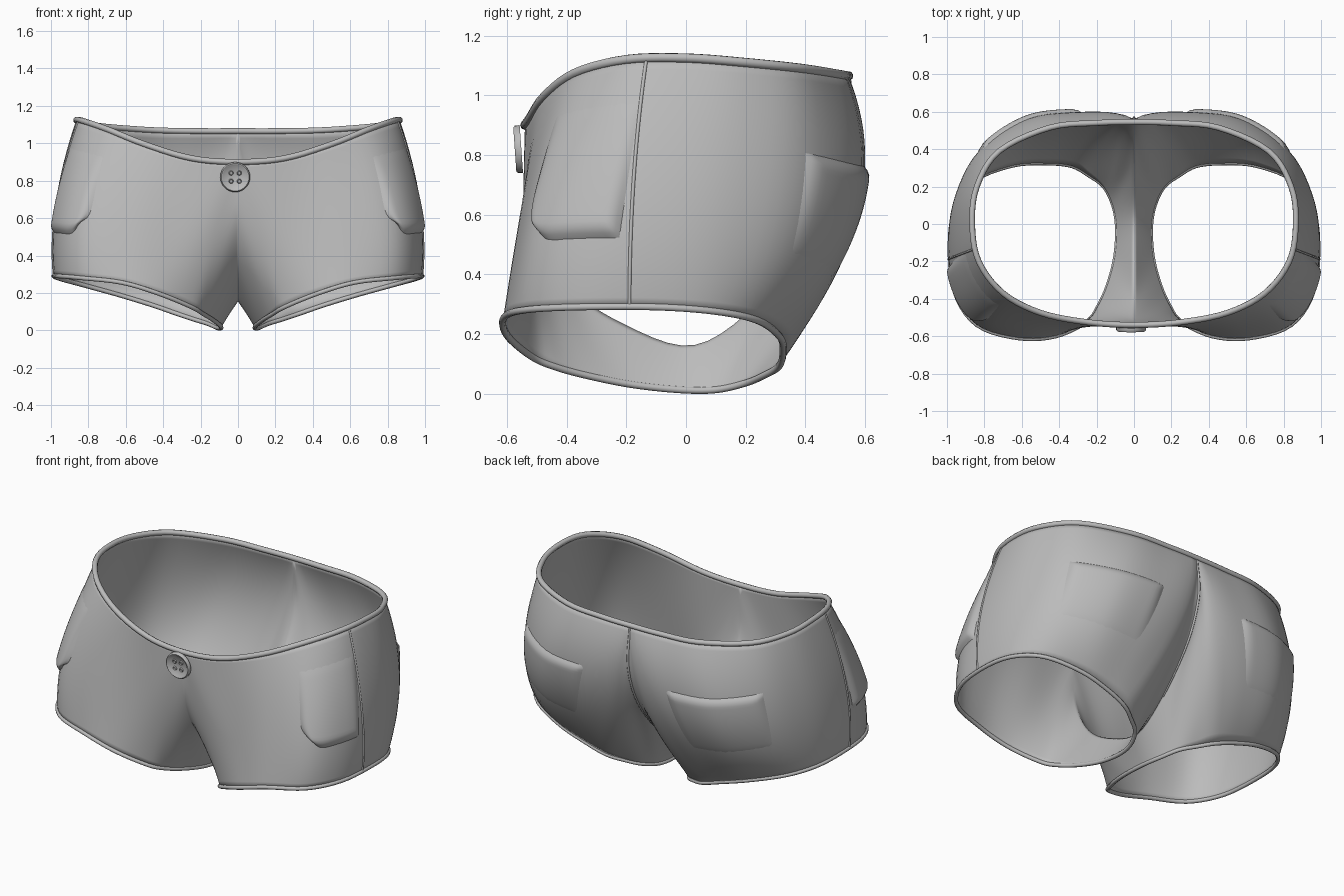
import bpy, bmesh, math
from mathutils import Vector, Matrix

cube = bpy.data.objects.get("Cube")
if cube:
    bpy.data.objects.remove(cube)

grey = bpy.data.materials.new("grey_fabric")
grey.use_nodes = True
grey.diffuse_color = (0.5, 0.5, 0.5, 1)
grey.node_tree.nodes["Principled BSDF"].inputs["Base Color"].default_value = grey.diffuse_color

# Rings around one leg: half waist plus centre seam, hip level, leg hem
WAIST = [(0, -.54, .9), (.25, -.525, .92), (.5, -.475, .995), (.7, -.37, 1.075), (.83, -.2, 1.12),
         (.865, 0, 1.125), (.84, .2, 1.11), (.72, .39, 1.09), (.45, .515, 1.07), (.2, .54, 1.065),
         (0, .545, 1.065), (0, .565, .82), (0, .47, .56), (0, .25, .3), (0, .03, .155),
         (0, -.2, .22), (0, -.4, .36), (0, -.52, .6)]
HIP = [(.16, -.54, .52), (.34, -.55, .58), (.58, -.55, .62), (.825, -.485, .66), (.945, -.3, .68),
       (.975, -.05, .68), (.94, .18, .67), (.83, .39, .64), (.6, .545, .61), (.33, .58, .61),
       (.14, .56, .6), (.11, .46, .43), (.08, .32, .28), (.06, .18, .15), (.05, 0, .08),
       (.055, -.2, .12), (.07, -.36, .21), (.09, -.48, .36)]
HEM = [(.25, -.52, .125), (.42, -.6, .195), (.62, -.61, .255), (.84, -.54, .28), (.96, -.36, .29),
       (.985, -.1, .29), (.95, .1, .275), (.84, .24, .245), (.64, .315, .19), (.46, .325, .135),
       (.33, .31, .09), (.24, .26, .06), (.16, .2, .035), (.11, .1, .013), (.09, -.02, .013),
       (.1, -.18, .03), (.14, -.33, .06), (.19, -.44, .09)]
WAIST, HIP, HEM = [[Vector(p) for p in ring] for ring in (WAIST, HIP, HEM)]
COUNT = len(WAIST)
BACK = 10          # index of the centre back of the waist


def flip(p):
    return Vector((-p.x, p.y, p.z))


def ring_point(ring, u):
    """Smooth curve through a ring, with corners where waist meets seam."""
    i = math.floor(u) % COUNT
    f = u - math.floor(u)
    a, b, c, d = (ring[(i + k) % COUNT] for k in (-1, 0, 1, 2))
    if ring is WAIST:
        if i == 0:
            a = flip(c)
        elif i == BACK - 1:
            d = flip(b)
        elif i == BACK:
            a = 2 * b - c
        elif i == COUNT - 1:
            d = 2 * c - b
    return b + 0.5 * f * ((c - a) + f * ((2 * a - 5 * b + 4 * c - d) + f * (3 * (b - c) + d - a)))


def cloth(u, t):
    """Point on the garment: u runs around the leg, t from waist to hem."""
    top, mid, low = (ring_point(r, u) for r in (WAIST, HIP, HEM))
    return top * (1 - t) * (1 - 2 * t) + mid * 4 * t * (1 - t) + low * t * (2 * t - 1)


def cloth_normal(u, t):
    e = 0.01
    return (cloth(u, t + e) - cloth(u, t - e)).cross(cloth(u + e, t) - cloth(u - e, t)).normalized()


def add_object(name, data):
    obj = bpy.data.objects.new(name, data)
    bpy.context.collection.objects.link(obj)
    data.materials.append(grey)
    return obj


def finish(name, bm, mirrored=False):
    mesh = bpy.data.meshes.new(name)
    bm.to_mesh(mesh)
    bm.free()
    obj = add_object(name, mesh)
    if mirrored:
        mod = obj.modifiers.new("Mirror", 'MIRROR')
        mod.merge_threshold = 0.002
    bpy.ops.object.select_all(action='DESELECT')
    obj.select_set(True)
    bpy.context.view_layer.objects.active = obj
    bpy.ops.object.shade_smooth_by_angle(angle=math.radians(50))
    return obj


def grid_faces(bm, rows, closed=False):
    for r, s in zip(rows, rows[1:]):
        n = len(r)
        for j in range(n if closed else n - 1):
            k = (j + 1) % n
            bm.faces.new((r[j], s[j], s[k], r[k]))


def tube(name, points, radius, closed=True):
    curve = bpy.data.curves.new(name, 'CURVE')
    curve.dimensions = '3D'
    curve.bevel_depth = radius
    curve.bevel_resolution = 2
    curve.use_fill_caps = True
    spline = curve.splines.new('POLY')
    spline.points.add(len(points) - 1)
    for sp, p in zip(spline.points, points):
        sp.co = (*p, 1)
    spline.use_cyclic_u = closed
    return add_object(name, curve)


# Main garment shell
STEPS, ROWS = 5, 24
bm = bmesh.new()
rows = [[bm.verts.new(cloth(j / STEPS, i / ROWS)) for j in range(COUNT * STEPS)]
        for i in range(ROWS + 1)]
grid_faces(bm, rows, closed=True)
shell = finish("shorts_body", bm, mirrored=True)
thick = shell.modifiers.new("Cloth", 'SOLIDIFY')
thick.thickness = 0.008
thick.offset = -1


# Pockets: patches lifted off the cloth, fading out at one end, with a rounded front corner
def pocket(name, uc, du, tc, dt, skew, rounding, top_lift, low_lift):
    n = 24
    bm = bmesh.new()
    rows = []
    for i in range(n + 1):
        b = 2 * i / n - 1
        row = []
        for j in range(n + 1):
            a = 2 * j / n - 1
            corner = rounding * max(b, 0) if a < 0 else 0
            u = uc + a * du * (1 - corner * b * b)
            t = tc + b * dt * (1 - corner * a ** 4) + skew * a
            edge = min(1, 4 * (1 - max(abs(a), abs(b))))
            edge = edge * (2 - edge)
            lift = top_lift + (low_lift - top_lift) * (b + 1) / 2
            row.append(bm.verts.new(cloth(u, t) + cloth_normal(u, t) * (lift * edge - 0.003)))
        rows.append(row)
    grid_faces(bm, rows)
    finish(name, bm, mirrored=True)


pocket("front_pockets", 3.6, .83, .42, .28, 0, .35, .003, .032)
pocket("back_pockets", 8.0, 1.05, .53, .21, .015, 0, .025, .002)

# Rolled waistband and leg hems, with soft side seams
half = [cloth(j / STEPS, 0) for j in range(BACK * STEPS + 1)]
tube("waistband", half + [flip(p) for p in half[-2:0:-1]], .016)
hem = [cloth(j / STEPS, 1) for j in range(COUNT * STEPS)]
seam = [cloth(4.35 + .3 * i / ROWS, i / ROWS) for i in range(ROWS + 1)]
for side, fix in (("left", Vector), ("right", flip)):
    tube(side + "_hem", [fix(p) for p in hem], .012)
    tube(side + "_side_seam", [fix(p) for p in seam], .006, False)

# Seam down the centre back
tube("back_seam", [cloth(BACK + j / STEPS, 0) for j in range(3 * STEPS + 1)], .007, False)

# Front button with raised rim and four thread holes
bm = bmesh.new()
profile = [(.08, 0), (.08, .016), (.074, .022), (.066, .02), (.058, .012)]
SIDES = 28
rows = []
for r, h in profile:
    rows.append([bm.verts.new((r * math.cos(math.tau * k / SIDES), r * math.sin(math.tau * k / SIDES), h))
                 for k in range(SIDES)])
grid_faces(bm, rows[::-1], closed=True)
bm.faces.new(rows[-1])
bm.faces.new(rows[0][::-1])
for sx in (-1, 1):
    for sy in (-1, 1):
        ring = bmesh.ops.create_cone(bm, cap_ends=True, segments=12, radius1=.014, radius2=.01, depth=.008,
                                     matrix=Matrix.Translation((sx * .022, sy * .022, .014)))
        cap = max({f for v in ring["verts"] for f in v.link_faces}, key=lambda f: f.calc_center_median().z)
        bmesh.ops.inset_region(bm, faces=[cap], thickness=.003, depth=-.008)
bmesh.ops.recalc_face_normals(bm, faces=bm.faces)
button = finish("button", bm)
button.location = (-.015, -.552, .82)
button.rotation_euler = (math.radians(94), 0, 0)
